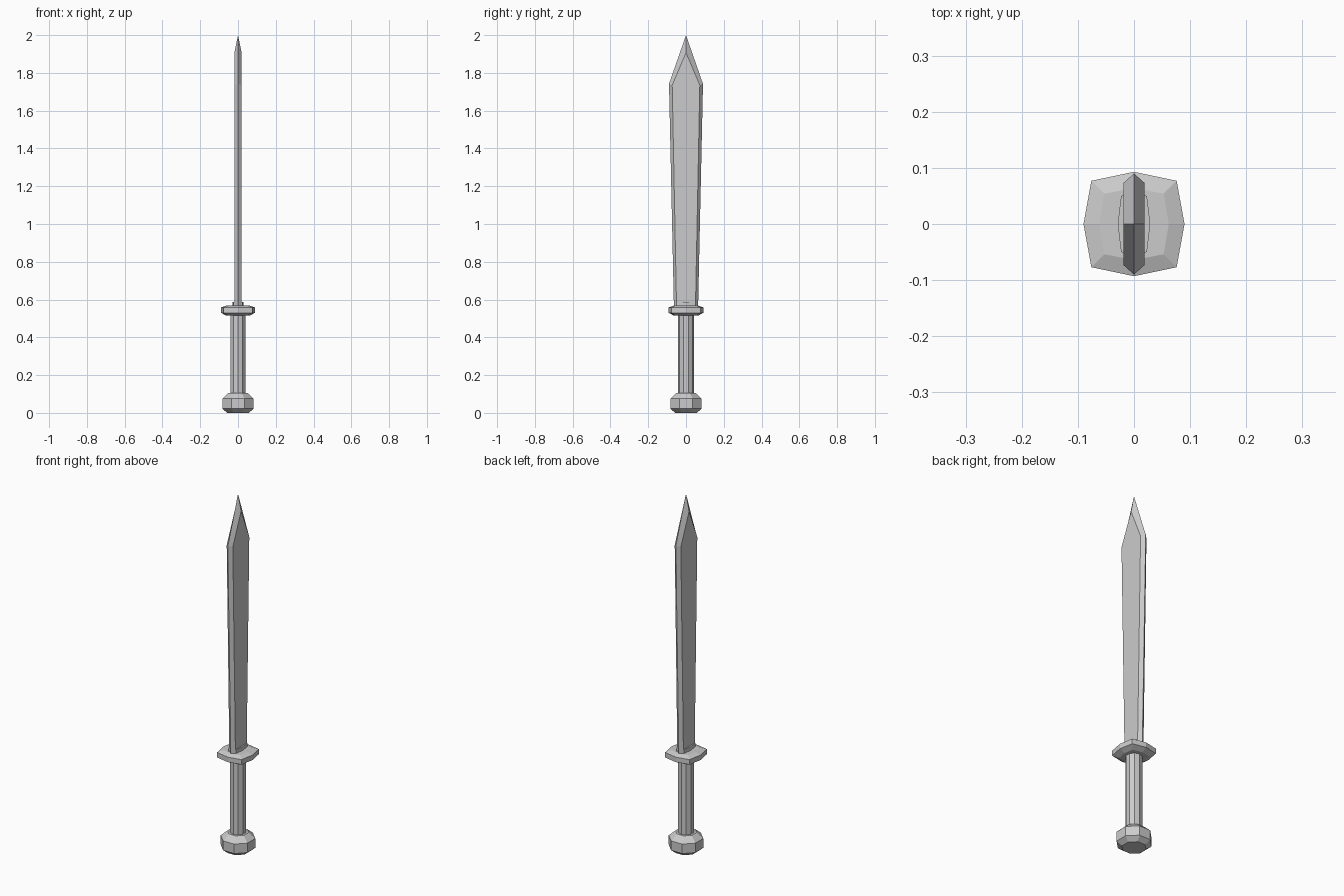
import bpy, bmesh, math

if "Cube" in bpy.data.objects:
    bpy.data.objects.remove(bpy.data.objects["Cube"])


def finish(name, bm):
    bmesh.ops.recalc_face_normals(bm, faces=bm.faces)
    mesh = bpy.data.meshes.new(name)
    bm.to_mesh(mesh)
    bm.free()
    obj = bpy.data.objects.new(name, mesh)
    bpy.context.collection.objects.link(obj)
    return obj


def loft(name, sections):
    """Skin a list of (outline, z) sections and cap both ends."""
    bm = bmesh.new()
    rings = [[bm.verts.new((x, y, z)) for x, y in pts] for pts, z in sections]
    for a, b in zip(rings, rings[1:]):
        for i in range(len(a)):
            j = (i + 1) % len(a)
            bm.faces.new((a[i], a[j], b[j], b[i]))
    bm.faces.new(rings[0])
    bm.faces.new(rings[-1])
    return finish(name, bm)


def polygon(sides, radius, start):
    return [(radius * math.cos(start + i * math.tau / sides),
             radius * math.sin(start + i * math.tau / sides)) for i in range(sides)]


def bowed(cx, cy, mx, my):
    """Rectangle with corners (cx, cy) and bowed side midpoints mx, my."""
    return [(mx, 0), (cx, cy), (0, my), (-cx, cy),
            (-mx, 0), (-cx, -cy), (0, -my), (cx, -cy)]


# Pommel: chamfered octagonal knob
loft("pommel", [(polygon(8, r, math.pi / 8), z) for r, z in
                ((0.062, 0), (0.09, 0.022), (0.09, 0.075), (0.055, 0.105))])

# Grip: ten-sided bar
grip = polygon(10, 0.042, math.pi / 2)
loft("grip", [(grip, 0.09), (grip, 0.53)])

# Guard: bowed plate with chamfers
loft("guard", [(bowed(0.052, 0.054, 0.062, 0.064), 0.515),
               (bowed(0.076, 0.077, 0.09, 0.093), 0.53),
               (bowed(0.076, 0.077, 0.09, 0.093), 0.558),
               (bowed(0.053, 0.054, 0.062, 0.064), 0.568)])

# Collar at the blade root
collar = bowed(0.023, 0.05, 0.029, 0.056)
loft("collar", [(collar, 0.56), (collar, 0.588)])

# Blade: flat sides, bevelled cutting edges and point
bm = bmesh.new()
edge_yz = [(-0.064, 0.56), (-0.09, 1.742), (0, 2.0), (0.09, 1.742), (0.064, 0.56)]
flat_yz = [(-0.05, 0.56), (-0.073, 1.735), (0, 1.907), (0.073, 1.735), (0.05, 0.56)]
edge = [bm.verts.new((0, y, z)) for y, z in edge_yz]
flats = [[bm.verts.new((s * 0.019, y, z)) for y, z in flat_yz] for s in (1, -1)]
for flat in flats:
    bm.faces.new(flat)
    for i in range(4):
        bm.faces.new((edge[i], edge[i + 1], flat[i + 1], flat[i]))
bm.faces.new((edge[0], flats[0][0], flats[0][4], edge[4], flats[1][4], flats[1][0]))
finish("blade", bm)
